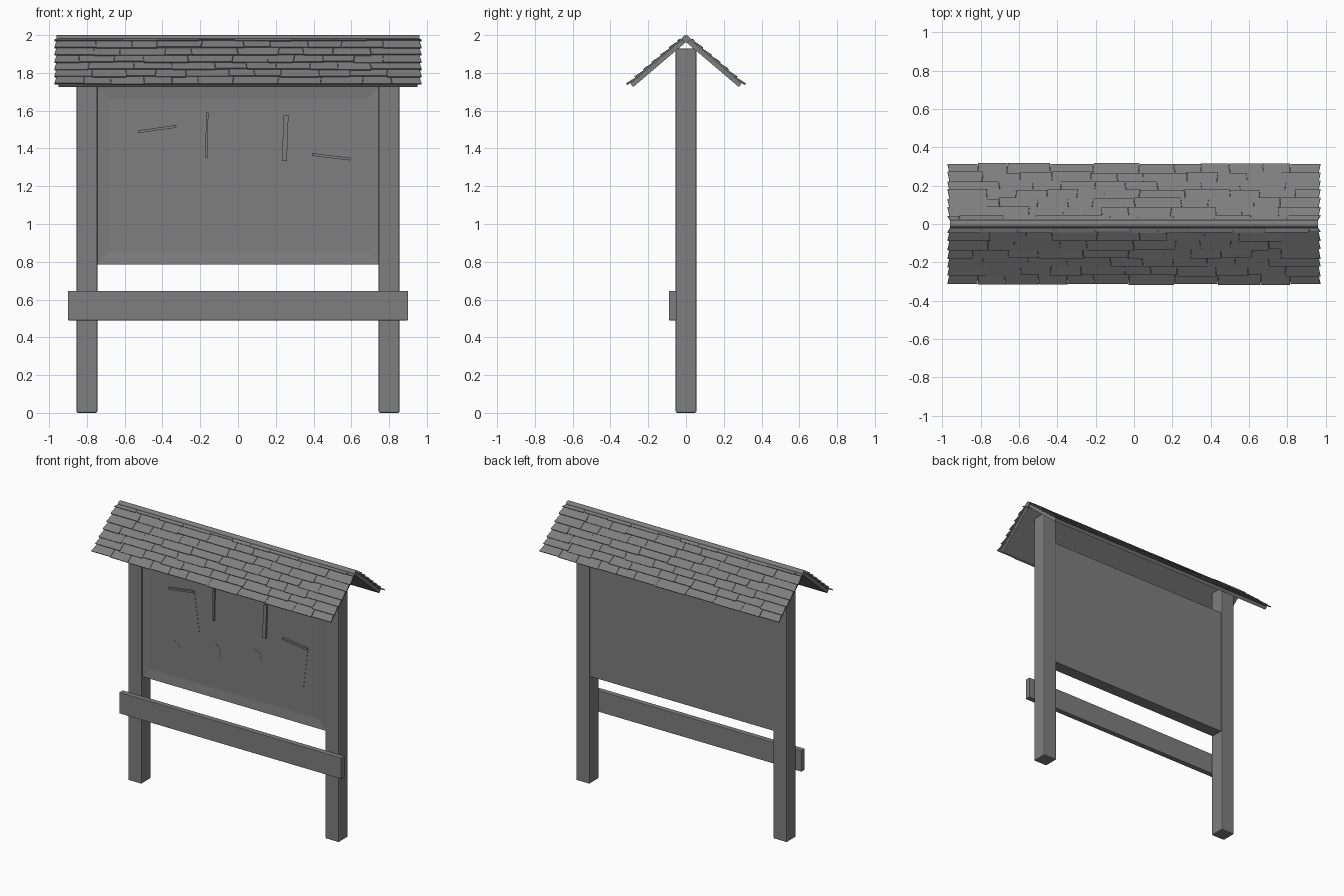
import bpy, bmesh, math, random
from mathutils import Matrix, Vector

random.seed(4)
if "Cube" in bpy.data.objects:
    bpy.data.objects.remove(bpy.data.objects["Cube"], do_unlink=True)

# Single weathered grey for the whole model
grey = bpy.data.materials.new("weathered_grey")
grey.use_nodes = True
colour = (0.21, 0.21, 0.21, 1)
grey.diffuse_color = colour
bsdf = next(n for n in grey.node_tree.nodes if n.type == 'BSDF_PRINCIPLED')
bsdf.inputs["Base Color"].default_value = colour
bsdf.inputs["Roughness"].default_value = 0.8


def finish(name, bm, bevel=0):
    bmesh.ops.recalc_face_normals(bm, faces=bm.faces)
    mesh = bpy.data.meshes.new(name)
    bm.to_mesh(mesh)
    bm.free()
    mesh.materials.append(grey)
    obj = bpy.data.objects.new(name, mesh)
    bpy.context.collection.objects.link(obj)
    if bevel:
        mod = obj.modifiers.new("bevel", 'BEVEL')
        mod.width, mod.segments = bevel, 2
    return obj


def add_box(bm, low, high):
    low, high = Vector(low), Vector(high)
    place = Matrix.Translation((low + high) / 2) @ Matrix.Diagonal((*(high - low), 1))
    return bmesh.ops.create_cube(bm, size=1, matrix=place)["verts"]


def box(name, low, high, bevel=0):
    bm = bmesh.new()
    add_box(bm, low, high)
    return finish(name, bm, bevel)


# Posts and front rail
for side, x in (("right", -0.8), ("left", 0.8)):
    box(side + "_post", (x - 0.055, -0.055, 0), (x + 0.055, 0.055, 1.93), 0.008)
box("front_rail", (-0.9, -0.09, 0.49), (0.9, -0.05, 0.645), 0.003)

# Display board with a shallow recessed field
BOARD_Y = -0.045
bm = bmesh.new()
add_box(bm, (-0.75, BOARD_Y, 0.785), (0.75, 0.045, 1.73))
bm.normal_update()
front = next(f for f in bm.faces if f.normal.y < -0.9)
bmesh.ops.inset_region(bm, faces=[front], thickness=0.095)
bmesh.ops.translate(bm, verts=front.verts, vec=(0, 0.008, 0))
finish("display_board", bm)
FIELD_Y = BOARD_Y + 0.008


# Pinned sheets and the curled edges that hold them
def tilted_plate(name, x, z, width, height, depth, angle):
    obj = box(name, (-width / 2, -depth, -height / 2), (width / 2, 0.001, height / 2))
    obj.location = (x, FIELD_Y, z)
    obj.rotation_euler.y = -math.radians(angle)


for side, x, z, angle in (("right", -0.408, 1.357, 8), ("left", 0.475, 1.21, -7)):
    tilted_plate(side + "_sheet", x, z, 0.205, 0.29, 0.002, angle)
    a = math.radians(angle)
    tilted_plate(side + "_sheet_curl", x - 0.147 * math.sin(a), z + 0.147 * math.cos(a),
                 0.205, 0.014, 0.014, angle)
tilted_plate("right_upright_curl", -0.165, 1.47, 0.012, 0.24, 0.014, -1)
tilted_plate("left_upright_curl", 0.25, 1.455, 0.026, 0.245, 0.014, -2)

# Small round notices
for i, (x, z) in enumerate(((-0.5, 1.06), (-0.17, 1.13), (0.16, 1.17))):
    bm = bmesh.new()
    bmesh.ops.create_cone(bm, cap_ends=True, segments=12, radius1=0.055, radius2=0.055,
                          depth=0.001, matrix=Matrix.Translation((x, FIELD_Y - 0.0005, z))
                          @ Matrix.Rotation(math.pi / 2, 4, 'X'))
    finish(f"small_notice_{i + 1}", bm)

# Roof slopes: s runs down the slope from the ridge, h rises off its underside
PITCH = math.radians(40.4)
APEX = 1.963


def slope_matrix():
    return Matrix.Translation((0, 0, APEX)) @ Matrix.Rotation(PITCH, 4, 'X')


def shingles():
    bm = bmesh.new()
    for row in range(7):
        tip = 0.381 - 0.059 * row
        top = max(tip - 0.085, 0.004)
        # Uneven joints between the ends of the row
        joints = [-0.973]
        while joints[-1] < 0.70:
            joints.append(joints[-1] + random.uniform(0.13, 0.25))
        joints.append(0.973)
        slants = [0.015] + [random.uniform(-0.012, 0.012) for _ in joints[2:]] + [-0.015]
        for k in range(len(joints) - 1):
            drop = random.uniform(-0.006, 0.004)
            lift = random.uniform(0, 0.003)
            verts = add_box(bm, (0, 0, 0), (1, 1, 1))
            for v in verts:
                end = k + (v.co.x > 0.5)
                gap = -0.001 if v.co.x > 0.5 else 0.001
                at_tip = v.co.y < 0.5
                x = joints[end] + gap + (0 if at_tip else slants[end])
                s = tip + drop if at_tip else top
                base = 0.028 + lift if at_tip else 0.020
                v.co = (x, -s, base + 0.008 * v.co.z)
    return bm


for name, turn in (("front", 0), ("back", math.pi)):
    place = Matrix.Rotation(turn, 4, 'Z') @ slope_matrix()
    slab = box(name + "_roof_board", (-0.95, -0.367, 0), (0.95, 0, 0.025))
    slab.matrix_world = place
    random.seed(4)
    tiles = finish(name + "_shingles", shingles())
    tiles.matrix_world = place

# Rounded ridge pole
bm = bmesh.new()
bmesh.ops.create_cone(bm, cap_ends=True, segments=16, radius1=0.02, radius2=0.02, depth=1.92,
                      matrix=Matrix.Translation((0, 0, 1.98)) @ Matrix.Rotation(math.pi / 2, 4, 'Y'))
ridge = finish("ridge_pole", bm)
bpy.ops.object.select_all(action='DESELECT')
ridge.select_set(True)
bpy.context.view_layer.objects.active = ridge
bpy.ops.object.shade_smooth_by_angle()
